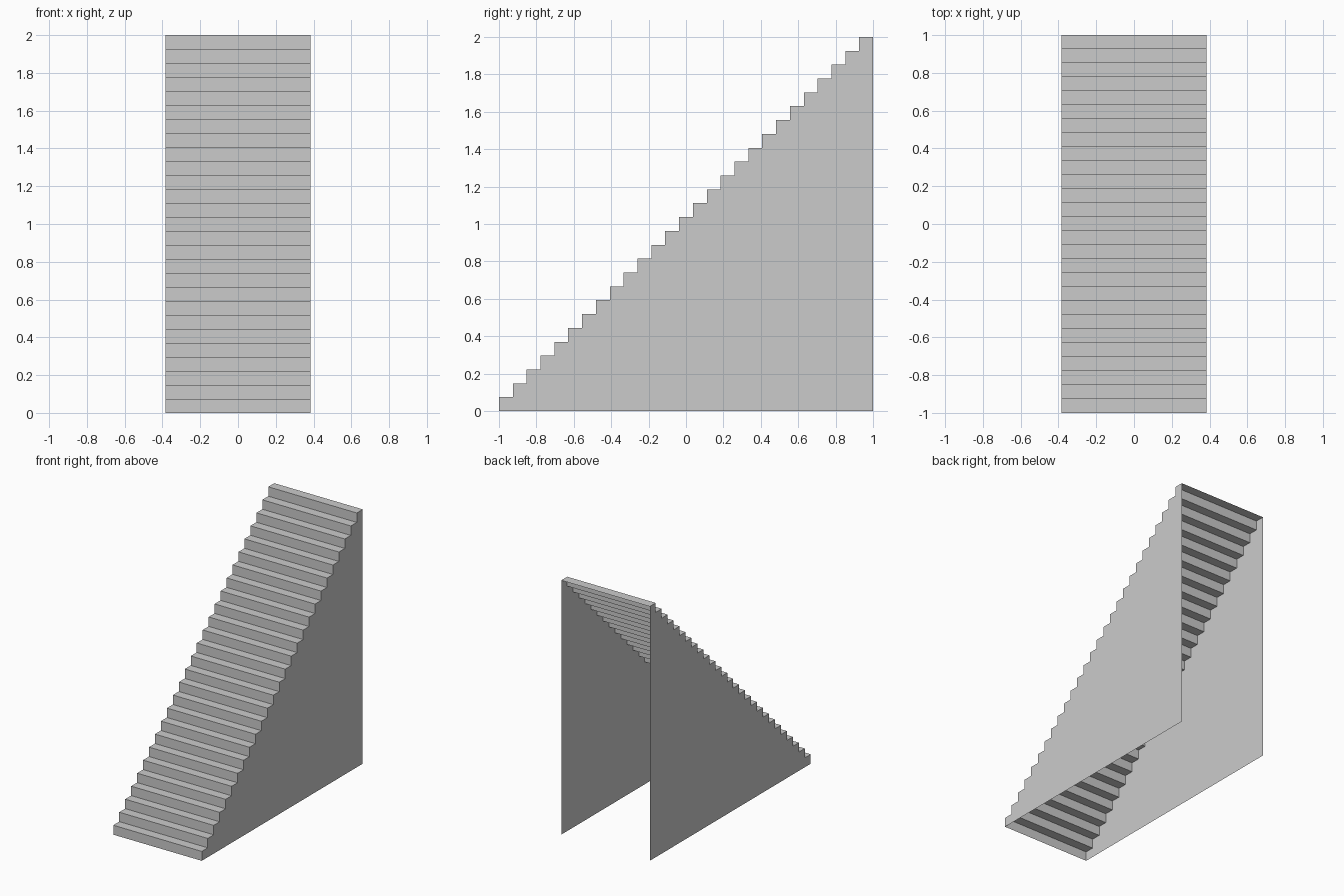
import bpy

if "Cube" in bpy.data.objects:
    bpy.data.objects.remove(bpy.data.objects["Cube"])

STEPS = 27
SIZE = 2 / STEPS      # rise and run of one step
HALF = 0.385          # half of the stair width


def make_object(name, verts, faces):
    mesh = bpy.data.meshes.new(name)
    mesh.from_pydata(verts, [], faces)
    mesh.update()
    obj = bpy.data.objects.new(name, mesh)
    bpy.context.collection.objects.link(obj)
    return obj


# Stepped profile in (y, z), from the front foot to the top back edge
profile = [(-1.0, 0.0)]
for i in range(STEPS):
    top = (i + 1) * SIZE
    profile += [(-1 + i * SIZE, top), (-1 + (i + 1) * SIZE, top)]

# Risers and treads: one folded sheet, open underneath and at the back
verts = [(x, y, z) for y, z in profile for x in (-HALF, HALF)]
faces = [(2 * i, 2 * i + 1, 2 * i + 3, 2 * i + 2) for i in range(len(profile) - 1)]
make_object("steps", verts, faces)

# Thin side walls following the stepped profile down to the ground
outline = profile + [(1.0, 0.0)]
order = list(range(len(outline)))
for name, x, face in (("left_side_wall", -HALF, order),
                      ("right_side_wall", HALF, order[::-1])):
    make_object(name, [(x, y, z) for y, z in outline], [face])
